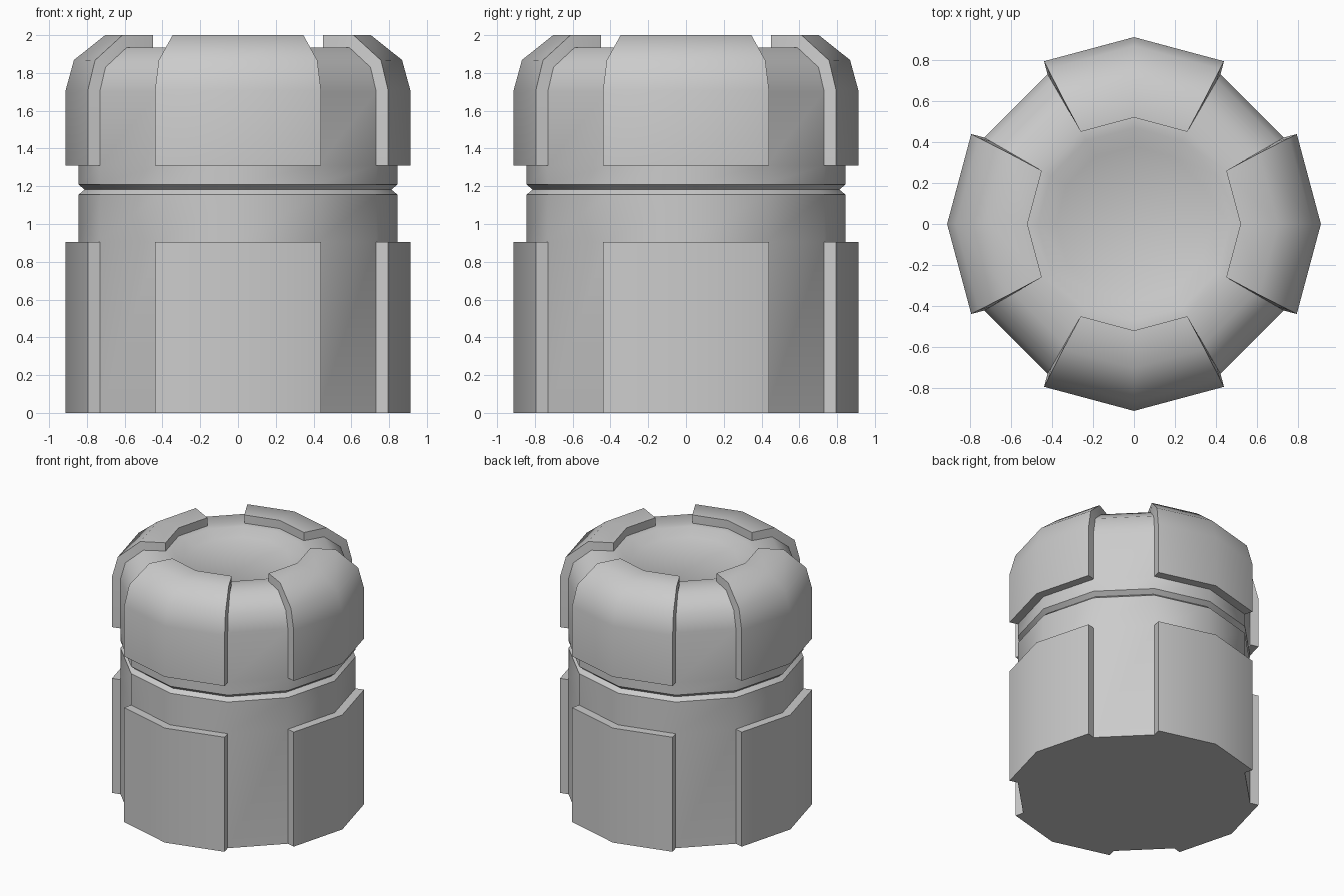
import bpy, bmesh, math
from mathutils import Vector

if "Cube" in bpy.data.objects:
    bpy.data.objects.remove(bpy.data.objects["Cube"])

SIDES, THICK = 12, 0.065

# Lathe profile of the canister core (radius, height), bottom to dished top
profile = [(0.845, 0), (0.845, 0.905), (0.845, 1.155), (0.812, 1.182), (0.845, 1.21),
           (0.845, 1.31), (0.845, 1.7), (0.81, 1.83), (0.68, 1.935), (0.52, 1.935),
           (0.47, 1.935), (0.38, 1.89)]
PAD_BANDS = {0, 5, 6, 7, 8}      # profile bands that carry raised pads
DISH_BANDS = {10}

bm = bmesh.new()
rings = []
for r, z in profile:
    rings.append([bm.verts.new((r * math.cos(2 * math.pi * i / SIDES),
                                r * math.sin(2 * math.pi * i / SIDES), z))
                  for i in range(SIDES)])

# Side faces; pads cover two of every three sides
pad_faces, flat_faces = [], []
for b in range(len(rings) - 1):
    for i in range(SIDES):
        j = (i + 1) % SIDES
        f = bm.faces.new((rings[b][i], rings[b][j], rings[b + 1][j], rings[b + 1][i]))
        f.smooth = True
        if b in PAD_BANDS and i % 3 != 1:
            pad_faces.append(f)
        if b in DISH_BANDS:
            flat_faces.append(f)

# Base and dish floor
bm.faces.new(rings[0][::-1])
bm.faces.new(rings[-1])
bm.normal_update()

# Raised pads: extrude the regions with an even thickness
out = bmesh.ops.extrude_face_region(bm, geom=pad_faces)
new_faces = {g for g in out["geom"] if isinstance(g, bmesh.types.BMFace)}
bmesh.ops.delete(bm, geom=[f for f in pad_faces if f.is_valid and f not in new_faces],
                 context='FACES_ONLY')
for f in new_faces:
    f.normal_update()
moves = {}
for v in {v for f in new_faces for v in f.verts}:
    normals = [f.normal.copy() for f in v.link_faces if f in new_faces]
    n = sum(normals, Vector()).normalized()
    moves[v] = n * THICK / (sum(n.dot(m) for m in normals) / len(normals))
for v, d in moves.items():
    v.co += d
bmesh.ops.recalc_face_normals(bm, faces=bm.faces[:])

mesh = bpy.data.meshes.new("canister")
bm.to_mesh(mesh)
bm.free()
body = bpy.data.objects.new("canister", mesh)
bpy.context.collection.objects.link(body)

# Smooth walls and dome, crisp pad edges and groove
bpy.context.view_layer.objects.active = body
body.select_set(True)
bpy.ops.object.shade_smooth_by_angle(angle=math.radians(42))
